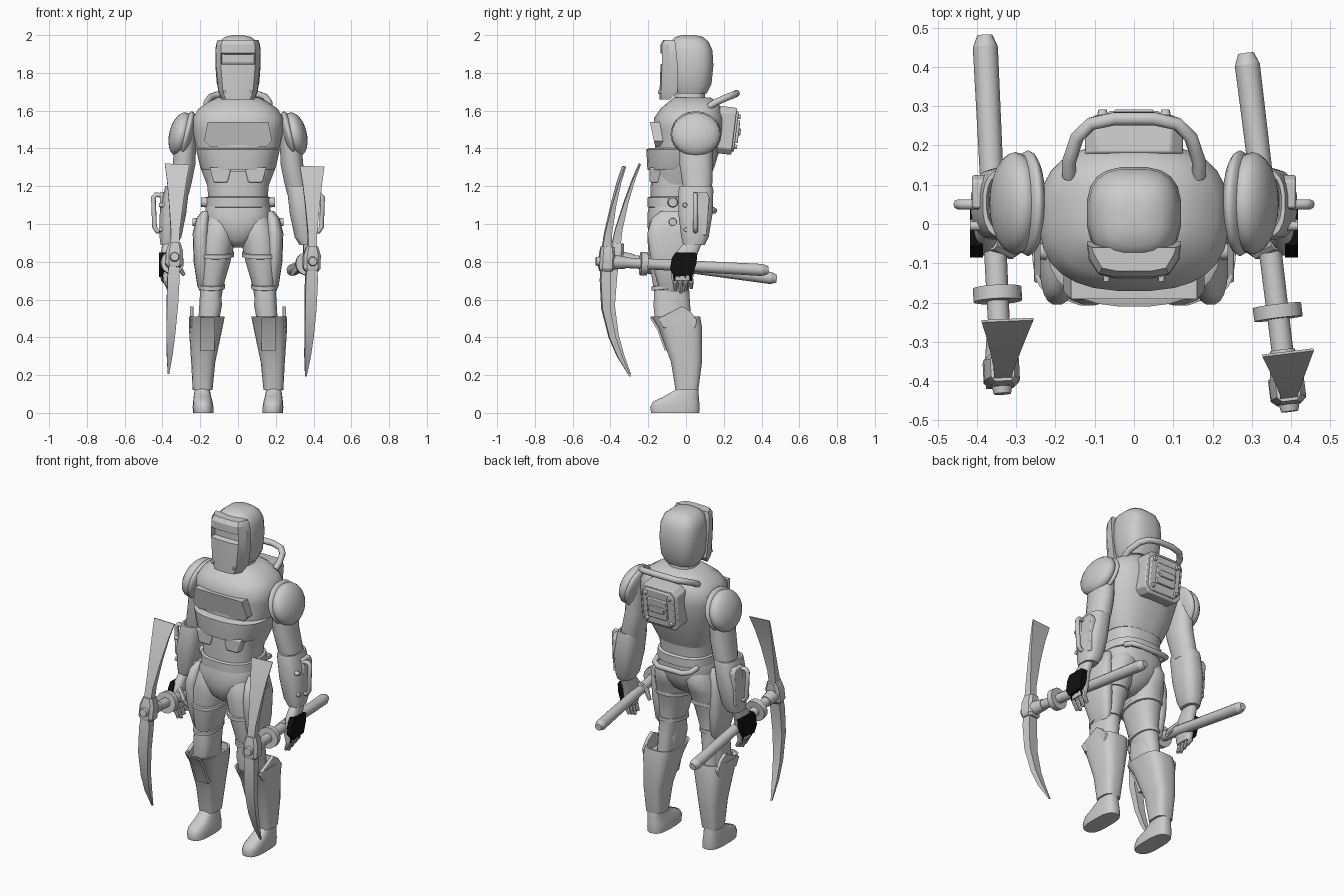
import bpy, bmesh, math
from mathutils import Matrix, Vector


def material(name, rgb):
    m = bpy.data.materials.new(name)
    m.diffuse_color = (*rgb, 1)
    return m


GREY = material("light_grey", (0.6, 0.6, 0.6))
BLACK = material("black", (0.005, 0.005, 0.005))


def finish(name, bm, mat=GREY, angle=35, bevel=0.0, matrix=None):
    bmesh.ops.recalc_face_normals(bm, faces=bm.faces)
    me = bpy.data.meshes.new(name)
    bm.to_mesh(me)
    bm.free()
    me.materials.append(mat)
    ob = bpy.data.objects.new(name, me)
    bpy.context.collection.objects.link(ob)
    if matrix:
        ob.matrix_world = matrix
    if bevel:
        b = ob.modifiers.new("bevel", "BEVEL")
        b.width, b.segments = bevel, 2
    bpy.ops.object.select_all(action='DESELECT')
    ob.select_set(True)
    bpy.context.view_layer.objects.active = ob
    bpy.ops.object.shade_smooth_by_angle(angle=math.radians(angle))
    return ob


def skin(rows):
    """Closed skin over rows of points."""
    bm = bmesh.new()
    v = [[bm.verts.new(p) for p in r] for r in rows]
    n = len(rows[0])
    for a, b in zip(v, v[1:]):
        for i in range(n):
            bm.faces.new((a[i], a[(i + 1) % n], b[(i + 1) % n], b[i]))
    bm.faces.new(v[0])
    bm.faces.new(v[-1])
    return bm


def loft(name, rings, s=1, n=20, p=2.6, tilt=0.0, **kw):
    """Rings are (z, x1, x2, y1, y2); tilt raises z along y."""
    rows = []
    for z, x1, x2, y1, y2 in rings:
        row = []
        for i in range(n):
            a = 2 * math.pi * (i + 0.5) / n
            c, d = math.cos(a), math.sin(a)
            c = math.copysign(abs(c) ** (2 / p), c)
            d = math.copysign(abs(d) ** (2 / p), d)
            k = math.cos(math.pi / n) ** (2 / p)
            x = (x1 + x2) / 2 + (x2 - x1) / 2 * c / k
            y = (y1 + y2) / 2 + (y2 - y1) / 2 * d / k
            row.append((s * x, y, z + tilt * (y - (y1 + y2) / 2)))
        rows.append(row)
    return finish(name, skin(rows), **kw)


def sym(*rings):
    return [(z, -x, x, a, b) for z, x, a, b in rings]


def prism(name, pts, lo, hi, axis="x", **kw):
    """Extrude a (y,z) outline along x, or an (x,z) outline along y."""
    place = (lambda t, p: (t, *p)) if axis == "x" else (lambda t, p: (p[0], t, p[1]))
    return finish(name, skin([[place(t, p) for p in pts] for t in (lo, hi)]), **kw)


def rod(name, a, b, r1, r2, n=12, matrix=None, mat=GREY):
    a, b = Vector(a), Vector(b)
    bm = bmesh.new()
    rot = (b - a).to_track_quat('Z', 'Y').to_matrix().to_4x4()
    bmesh.ops.create_cone(bm, cap_ends=True, segments=n, radius1=r1, radius2=r2, depth=(b - a).length,
                          matrix=Matrix.Translation((a + b) / 2) @ rot)
    return finish(name, bm, mat, matrix=matrix)


def tube(name, pts, r):
    cu = bpy.data.curves.new(name, 'CURVE')
    cu.dimensions, cu.bevel_depth, cu.bevel_resolution, cu.use_fill_caps = '3D', r, 2, True
    sp = cu.splines.new('POLY')
    sp.points.add(len(pts) - 1)
    for q, p in zip(sp.points, pts):
        q.co = (*p, 1)
    cu.materials.append(GREY)
    ob = bpy.data.objects.new(name, cu)
    bpy.context.collection.objects.link(ob)


# Helmet and neck
loft("helmet", sym((1.69, .09, -.06, .11), (1.74, .112, -.08, .135), (1.84, .12, -.09, .145),
                   (1.92, .115, -.09, .14), (1.965, .1, -.085, .12), (1.99, .07, -.055, .09),
                   (2.0, .03, -.02, .05)), p=2.8, angle=50)
loft("neck", sym((1.6, .1, -.08, .12), (1.66, .08, -.06, .1), (1.75, .08, -.06, .1)))

# Face mask with a recessed viewing slit
rows = []
for z, w, f, back in ((1.66, .085, -.14, -.085), (1.70, .105, -.14, -.045), (1.845, .12, -.135, -.045),
                      (1.905, .12, -.135, -.05), (1.95, .117, -.135, -.055), (1.975, .107, -.12, -.06)):
    half = [(w, back), (w * .96, f + .045), (w * .76, f + .008), (w * .4, f)]
    rows.append([(x, y, z) for x, y in half] + [(-x, y, z) for x, y in half[::-1]])
bm = skin(rows)
bmesh.ops.recalc_face_normals(bm, faces=bm.faces)
slit = [f for f in bm.faces if 1.85 < f.calc_center_median().z < 1.9 and f.normal.y < -.85]
bmesh.ops.inset_region(bm, faces=slit, thickness=.008, depth=0)
bmesh.ops.translate(bm, vec=(0, .03, 0), verts=list({v for f in slit for v in f.verts}))
finish("face_mask", bm, angle=25)
for s in (1, -1):
    rod("mask_bolt", (s * .07, -.125, 1.70), (s * .07, -.147, 1.70), .008, .008)

# Torso armour, chest plate and abdomen plates around a notch
loft("torso", sym((1.21, .165, -.165, .11), (1.3, .2, -.175, .15), (1.4, .22, -.165, .18),
                  (1.5, .24, -.165, .205), (1.56, .24, -.17, .205), (1.61, .21, -.135, .19),
                  (1.645, .16, -.095, .165), (1.67, .11, -.065, .13)), n=28, angle=50)
loft("abdomen_armour", sym((1.285, .19, -.203, .1), (1.3, .2, -.205, .11), (1.395, .222, -.21, .13),
                           (1.402, .212, -.19, .12)), n=28, p=2.5)
for s in (1, -1):
    prism("abdomen_flap", [(s * .035, 1.3), (s * .055, 1.22), (s * .13, 1.22), (s * .15, 1.3)],
          -.192, -.12, "y", bevel=.006)
bm = skin([[(x, y, z) for x, z, y in ((-.15, 1.41, a), (-.18, 1.44, a - .007), (-.16, 1.54, a - .028),
           (.16, 1.54, a - .028), (.18, 1.44, a - .007), (.15, 1.41, a))] for a in (-.1, -.163)])
finish("chest_plate", bm, angle=20)

# Waist, belt and pelvis
loft("waist", sym((1.08, .16, -.185, .1), (1.15, .158, -.188, .1), (1.28, .17, -.185, .12)), n=24)
loft("belt", sym((1.085, .16, -.19, .11), (1.09, .17, -.203, .12), (1.14, .168, -.203, .12),
                 (1.145, .16, -.19, .11)), n=24)
loft("pelvis", sym((.875, .03, -.14, .0), (.92, .09, -.19, .06), (.99, .165, -.205, .095),
                   (1.05, .18, -.205, .105), (1.1, .165, -.195, .105)), n=24, angle=60)
tube("belt_rail", [(-.13, .08, 1.09), (-.12, .13, 1.08), (-.08, .15, 1.07), (.08, .15, 1.07),
                   (.12, .13, 1.08), (.13, .08, 1.09)], .016)

# Backpack with framed panel, bolts and carry handle
lean = Matrix.Translation((0, .215, 1.495)) @ Matrix.Rotation(math.radians(-7), 4, 'X')


def octagon(w, h, c):
    q = [(w - c, -h), (w, -h + c), (w, h - c), (w - c, h)]
    return q + [(-x, z) for x, z in q[::-1]]


for name, w, h, c, lo, hi in (("backpack", .125, .125, .03, -.05, .04), ("backpack_frame", .105, .108, .025, .03, .052),
                              ("backpack_panel", .065, .06, .005, .05, .066),
                              ("backpack_vent", .05, .018, .004, .06, .075)):
    prism(name, octagon(w, h, c), lo, hi, "y", bevel=.006, matrix=lean)
for x in (-.08, .08):
    for z in (-.08, .08):
        rod("backpack_bolt", (x, .05, z), (x, .066, z), .014, .011, matrix=lean)
tube("back_handle", [(-.165, .12, 1.62), (-.165, .16, 1.645), (-.145, .22, 1.672), (-.11, .255, 1.685),
                     (-.05, .268, 1.692), (.05, .268, 1.692), (.11, .255, 1.685), (.145, .22, 1.672),
                     (.165, .16, 1.645), (.165, .12, 1.62)], .018)

for s in (1, -1):
    # Shoulder pad: squashed ball with a raised rim
    for name, size, off in (("shoulder_pad", (.062, .13, .118), .012), ("shoulder_rim", (.035, .135, .125), -.02)):
        bm = bmesh.new()
        bmesh.ops.create_uvsphere(bm, u_segments=24, v_segments=12, radius=1)
        finish(name, bm, angle=60, matrix=Matrix.Translation((s * (.29 + off), .053, 1.475))
               @ Matrix.Rotation(s * math.radians(-14), 4, 'Y') @ Matrix.Diagonal((*size, 1)))
    # Arm and forearm guard
    loft("upper_arm", [(1.16, .26, .37, -.01, .13), (1.22, .245, .365, -.02, .14), (1.32, .225, .345, -.035, .14),
                       (1.5, .22, .33, -.035, .14)], s, p=2.2)
    loft("forearm_guard", [(.89, .325, .41, -.015, .1), (.93, .3, .415, -.025, .12), (1.05, .275, .415, -.04, .14),
                           (1.18, .26, .39, -.04, .145), (1.2, .262, .385, -.035, .14), (1.2, .27, .375, -.02, .13),
                           (1.17, .275, .37, -.015, .125)], s)
    prism("guard_plate", [(.03, .94), (.11, .94), (.125, 1.14), (.11, 1.17), (.04, 1.17)],
          s * .36, s * .412, bevel=.006)
    tube("guard_handle", [(s * x, .05, z) for x, z in ((.39, 1.15), (.435, 1.155), (.448, 1.14), (.442, .985),
                                                      (.428, .962), (.39, .965))], .013)
    for y, z in ((-.005, 1.1), (.0, .97)):
        rod("guard_bolt", (s * .38, y, z), (s * .418, y, z), .014, .011)
    # Gripping hand with black back plate
    loft("hand", [(.7, .36, .4, -.075, .035), (.76, .345, .408, -.08, .045), (.84, .345, .41, -.06, .06),
                  (.9, .345, .4, -.01, .085)], s)
    prism("glove_plate", [(-.055, .85), (.045, .85), (.06, .84), (.055, .79), (.035, .73), (-.06, .72),
                          (-.085, .76), (-.075, .82)], s * .385, s * .417, mat=BLACK)
    for i in range(4):
        y = -.062 + i * .028
        low = .635 + .012 * abs(i - 1)
        rod("finger", (s * .388, y, .75), (s * .38, y + .004, .69), .015, .014, 8)
        rod("finger_tip", (s * .38, y + .004, .695), (s * .36, y + .006, low), .014, .009, 8)
        rod("finger_strip", (s * .399, y, .74), (s * .393, y + .003, .7), .008, .007, 6, mat=BLACK)
    rod("thumb", (s * .36, -.05, .82), (s * .31, -.075, .77), .018, .016, 8)
    rod("thumb_tip", (s * .315, -.073, .775), (s * .285, -.06, .73), .016, .01, 8)

    # Leg, hip pad and straps
    loft("leg", [(.45, .11, .2, -.12, .03), (.6, .09, .2, -.155, .02), (.68, .075, .2, -.175, .015),
                 (.8, .04, .21, -.195, .03), (.93, .012, .21, -.205, .07), (1.0, .01, .19, -.195, .1),
                 (1.05, .02, .17, -.17, .08)], s, p=2.3, angle=60)
    loft("hip_pad", [(.64, .16, .2, -.12, -.01), (.67, .15, .215, -.145, .01), (.8, .15, .235, -.185, .025),
                     (.95, .15, .24, -.205, .03), (1.03, .15, .22, -.18, .02), (1.07, .15, .19, -.13, 0)], s)
    rod("hip_bolt", (s * .2, -.07, 1.01), (s * .24, -.07, 1.01), .025, .02)
    rod("belt_clip", (s * .15, -.07, 1.115), (s * .195, -.07, 1.115), .03, .024)
    for z, x1, x2, y1, y2 in ((.84, .022, .217, -.207, .05), (.67, .07, .21, -.182, .022)):
        loft("thigh_strap", [(z - .012, x1 + .006, x2 - .006, y1 + .006, y2 - .006), (z - .01, x1, x2, y1, y2),
                             (z + .01, x1, x2, y1, y2), (z + .012, x1 + .006, x2 - .006, y1 + .006, y2 - .006)],
             s, p=2.3, tilt=.12)
    loft("knee_pad", [(.49, .1, .21, -.165, .0), (.57, .085, .205, -.172, .0), (.65, .09, .2, -.168, -.02)],
         s, p=3, n=16)
    # Shin guard with flared open top, front panel and side tab
    loft("shin_guard", [(.12, .135, .24, -.055, .065), (.27, .12, .248, -.08, .085), (.45, .082, .26, -.145, .085),
                        (.51, .07, .258, -.185, .075), (.51, .08, .248, -.175, .065), (.47, .09, .24, -.14, .06)],
         s, p=3.2)
    prism("shin_panel", [(-.112, .33), (-.152, .44), (-.192, .505), (-.14, .505), (-.07, .33)],
          s * .125, s * .2)
    prism("shin_side_tab", [(-.15, .5), (-.02, .565), (.02, .54), (.06, .49), (.05, .45), (-.12, .45)],
          s * .235, s * .255, bevel=.004)
    # Foot
    loft("foot", [(0, .13, .238, -.185, .07), (.03, .13, .24, -.19, .072), (.06, .135, .238, -.175, .07),
                  (.085, .142, .235, -.12, .068), (.12, .148, .23, -.06, .065), (.16, .15, .225, -.04, .055)],
         s, p=2.8, angle=50)

# Pair of picks, built around the head and then posed along the shaft
for pos, butt, roll in (((.39, -.42, .80), (.285, .435, .755), 1.5), ((-.338, -.375, .82), (-.38, .48, .71), 2.5)):
    pos, butt = Vector(pos), Vector(butt)
    d = butt - pos
    L = d.length
    yaw = math.atan2(-d.x, d.y)
    M = (Matrix.Translation(pos) @ Matrix.Rotation(yaw, 4, 'Z')
         @ Matrix.Rotation(math.asin(d.z / L), 4, 'X') @ Matrix.Rotation(math.radians(roll), 4, 'Y'))
    rod("pick_shaft", (0, L - .03, 0), (0, -.02, 0), .032, .027, matrix=M)
    rod("pick_butt", (0, L - .03, 0), (0, L, 0), .032, .02, matrix=M)
    rod("pick_nose", (0, -.02, 0), (0, -.058, 0), .03, .022, matrix=M)
    rod("pick_collar", (0, .215, 0), (0, .18, 0), .062, .062, 16, matrix=M)
    rod("pick_sleeve", (0, .1, 0), (0, .03, 0), .032, .04, matrix=M)
    loft("pick_socket", sym((-.05, .035, -.035, .03), (-.035, .045, -.04, .04), (.035, .045, -.04, .04),
                            (.08, .03, -.035, .035)), n=8, p=4, matrix=M, angle=20)
    loft("pick_blade", sym((-.6, .004, .155, .163), (-.5, .016, .085, .112), (-.4, .023, .035, .07),
                           (-.25, .03, -.012, .03), (-.1, .032, -.028, .022), (.05, .022, -.03, .02),
                           (.15, .024, -.02, .018), (.3, .038, .008, .03), (.42, .052, .035, .048),
                           (.51, .066, .062, .068)), n=4, p=2, matrix=M, angle=25)
